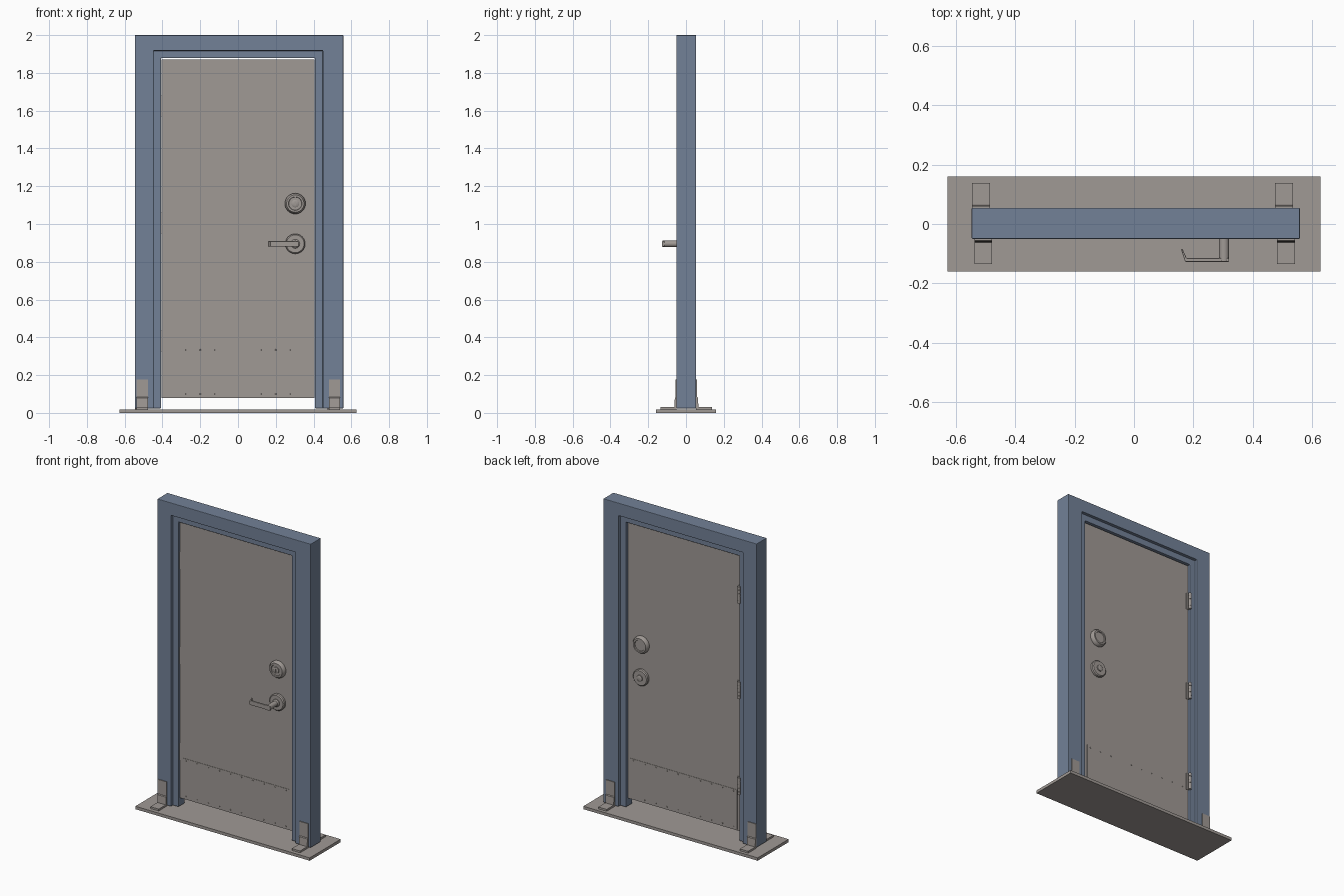
import bpy, bmesh, math
from mathutils import Vector

if "Cube" in bpy.data.objects:
    bpy.data.objects.remove(bpy.data.objects["Cube"], do_unlink=True)


def material(name, rgb):
    m = bpy.data.materials.new(name)
    m.use_nodes = True
    m.diffuse_color = (*rgb, 1)
    m.node_tree.nodes["Principled BSDF"].inputs["Base Color"].default_value = (*rgb, 1)
    return m


GREY = material("warm grey metal", (0.35, 0.32, 0.30))
BLUE = material("slate blue paint", (0.17, 0.22, 0.31))


def finish(name, bm, mat=GREY, bevel=0, smooth=False):
    bmesh.ops.recalc_face_normals(bm, faces=bm.faces)
    mesh = bpy.data.meshes.new(name)
    bm.to_mesh(mesh)
    bm.free()
    mesh.materials.append(mat)
    ob = bpy.data.objects.new(name, mesh)
    bpy.context.collection.objects.link(ob)
    if bevel:
        mod = ob.modifiers.new("bevel", "BEVEL")
        mod.width, mod.segments = bevel, 2
    if smooth:
        bpy.ops.object.select_all(action="DESELECT")
        ob.select_set(True)
        bpy.context.view_layer.objects.active = ob
        bpy.ops.object.shade_smooth_by_angle(angle=math.radians(35))
    return ob


def box(name, x, y, z, mat=GREY, bevel=0):
    bm = bmesh.new()
    bmesh.ops.create_cube(bm, size=1)
    for v in bm.verts:
        v.co = [r[0] if c < 0 else r[1] for c, r in zip(v.co, (x, y, z))]
    return finish(name, bm, mat, bevel)


def prism(name, outline, to_3d, depth, bevel=0):
    """Extrude a 2D outline along a vector."""
    bm = bmesh.new()
    face = bm.faces.new([bm.verts.new(to_3d(*p)) for p in outline])
    ext = bmesh.ops.extrude_face_region(bm, geom=[face])
    verts = [g for g in ext["geom"] if isinstance(g, bmesh.types.BMVert)]
    bmesh.ops.translate(bm, verts=verts, vec=Vector(depth))
    return finish(name, bm, GREY, bevel)


def lathe(name, x, z, profile, steps=32):
    """Spin (radius, y) points around a horizontal axis at x, z."""
    bm = bmesh.new()
    rings = []
    for r, y in profile:
        ring = []
        for i in range(steps):
            a = 2 * math.pi * i / steps
            ring.append(bm.verts.new((x + r * math.cos(a), y, z + r * math.sin(a))))
        rings.append(ring)
    for a, b in zip(rings, rings[1:]):
        for i in range(steps):
            j = (i + 1) % steps
            bm.faces.new((a[i], a[j], b[j], b[i]))
    bm.faces.new(rings[0])
    bm.faces.new(rings[-1])
    return finish(name, bm, smooth=True)


# Floor plate
box("floor_plate", (-0.628, 0.628), (-0.159, 0.159), (0, 0.019))

# Door frame: stepped section swept up, over and down with mitred corners
FRONT, BACK, STOP_F, STOP_B = -0.05, 0.054, -0.03, 0.034
outer, face, stop = (-0.546, 0.558, 2.0), (-0.447, 0.449, 1.918), (-0.408, 0.408, 1.878)
section = [(outer, FRONT), (face, FRONT), (face, STOP_F), (stop, STOP_F),
           (stop, STOP_B), (face, STOP_B), (face, BACK), (outer, BACK)]
bm = bmesh.new()
rows = []
for (left, right, top), y in section:
    path = [(left, 0.024), (left, top), (right, top), (right, 0.024)]
    rows.append([bm.verts.new((x, y, z)) for x, z in path])
for k, a in enumerate(rows):
    b = rows[(k + 1) % len(rows)]
    for i in range(3):
        bm.faces.new((a[i], a[i + 1], b[i + 1], b[i]))
for end in (0, 3):
    bm.faces.new([r[end] for r in rows])
finish("door_frame", bm, BLUE, bevel=0.003)

# Door leaf
DOOR_F, DOOR_B = -0.018, 0.022
box("door_leaf", (-0.404, 0.404), (DOOR_F, DOOR_B), (0.08, 1.872))

# Kick plates and their screws on both sides
for side, y, out in (("front", DOOR_F, -1), ("back", DOOR_B, 1)):
    box(side + "_kick_plate", (-0.385, 0.385), sorted((y, y + out * 0.002)), (0.088, 0.345))
    bm = bmesh.new()
    for row_z in (0.1, 0.333):
        for i in range(10):
            made = bmesh.ops.create_cone(bm, cap_ends=True, segments=8, radius1=0.004,
                                         radius2=0.003, depth=0.002)
            for v in made["verts"]:
                cx, cy, cz = v.co
                v.co = (cx - 0.36 + 0.08 * i, y + out * (0.003 + cz), row_z + cy)
    finish(side + "_kick_plate_screws", bm)

# Hinges on the right jamb: leaf in the gap and a five-part knuckle at the back
for label, z in (("lower", 0.38), ("middle", 1.005), ("upper", 1.625)):
    box(label + "_hinge_leaf", (-0.413, -0.402), (DOOR_F - 0.001, 0.036), (z - 0.055, z + 0.055))
    bm = bmesh.new()
    for i in range(5):
        made = bmesh.ops.create_cone(bm, cap_ends=True, segments=16, radius1=0.009,
                                     radius2=0.009, depth=0.021)
        bmesh.ops.translate(bm, verts=made["verts"],
                            vec=(-0.406, 0.036, z + (i - 2) * 0.0222))
    finish(label + "_hinge_knuckle", bm, smooth=True)
    box(label + "_hinge_back_plate", (-0.402, -0.388), (DOOR_B, DOOR_B + 0.003),
        (z - 0.055, z + 0.055))

# Locks: raised ring with a recessed cylinder, and the rose below it
LOCK_X, BOLT_Z, LEVER_Z = 0.303, 1.108, 0.895
for side, y, out in (("front", DOOR_F, -1), ("back", DOOR_B, 1)):
    def at(points):
        return [(r, y + out * d) for r, d in points]
    lathe(side + "_deadbolt", LOCK_X, BOLT_Z,
          at([(0.055, 0), (0.055, 0.012), (0.046, 0.026), (0.036, 0.026), (0.034, 0.02)]))
    lathe(side + "_rose", LOCK_X, LEVER_Z,
          at([(0.053, 0), (0.053, 0.014), (0.047, 0.02), (0.022, 0.02)]))
lathe("lock_cylinder", LOCK_X, BOLT_Z, [(0.02, DOOR_F - 0.018), (0.02, DOOR_F - 0.026),
                                        (0.017, DOOR_F - 0.028)])
box("keyway", (LOCK_X - 0.003, LOCK_X + 0.003), (DOOR_F - 0.031, DOOR_F - 0.027),
    (BOLT_Z - 0.011, BOLT_Z + 0.011))
lathe("back_rose_button", LOCK_X, LEVER_Z, [(0.02, DOOR_B + 0.018), (0.02, DOOR_B + 0.027),
                                            (0.016, DOOR_B + 0.029)])

# Lever handle with its tip returning toward the door
lathe("lever_hub", LOCK_X, LEVER_Z, [(0.024, DOOR_F - 0.018), (0.024, DOOR_F - 0.026),
                                     (0.017, DOOR_F - 0.032), (0.017, -0.125)])
lever = [(0.32, -0.127), (0.172, -0.127), (0.158, -0.085), (0.163, -0.084),
         (0.177, -0.115), (0.32, -0.115)]
prism("lever_handle", lever, lambda x, y: (x, y, LEVER_Z - 0.014), (0, 0, 0.028), 0.003)

# Anchor brackets at the four feet of the frame
brackets = (("front_right", -0.537, -1, FRONT), ("front_left", 0.481, -1, FRONT),
            ("back_right", -0.544, 1, BACK), ("back_left", 0.475, 1, BACK))
for label, x, out, y in brackets:
    side = [(0, 0.019), (0.084, 0.019), (0.084, 0.031), (0.012, 0.031),
            (0.009, 0.08), (0.005, 0.085), (0.005, 0.178), (0, 0.178)]
    prism(label + "_anchor_bracket", side,
          lambda d, z: (x, y + out * d, z), (0.06, 0, 0))
